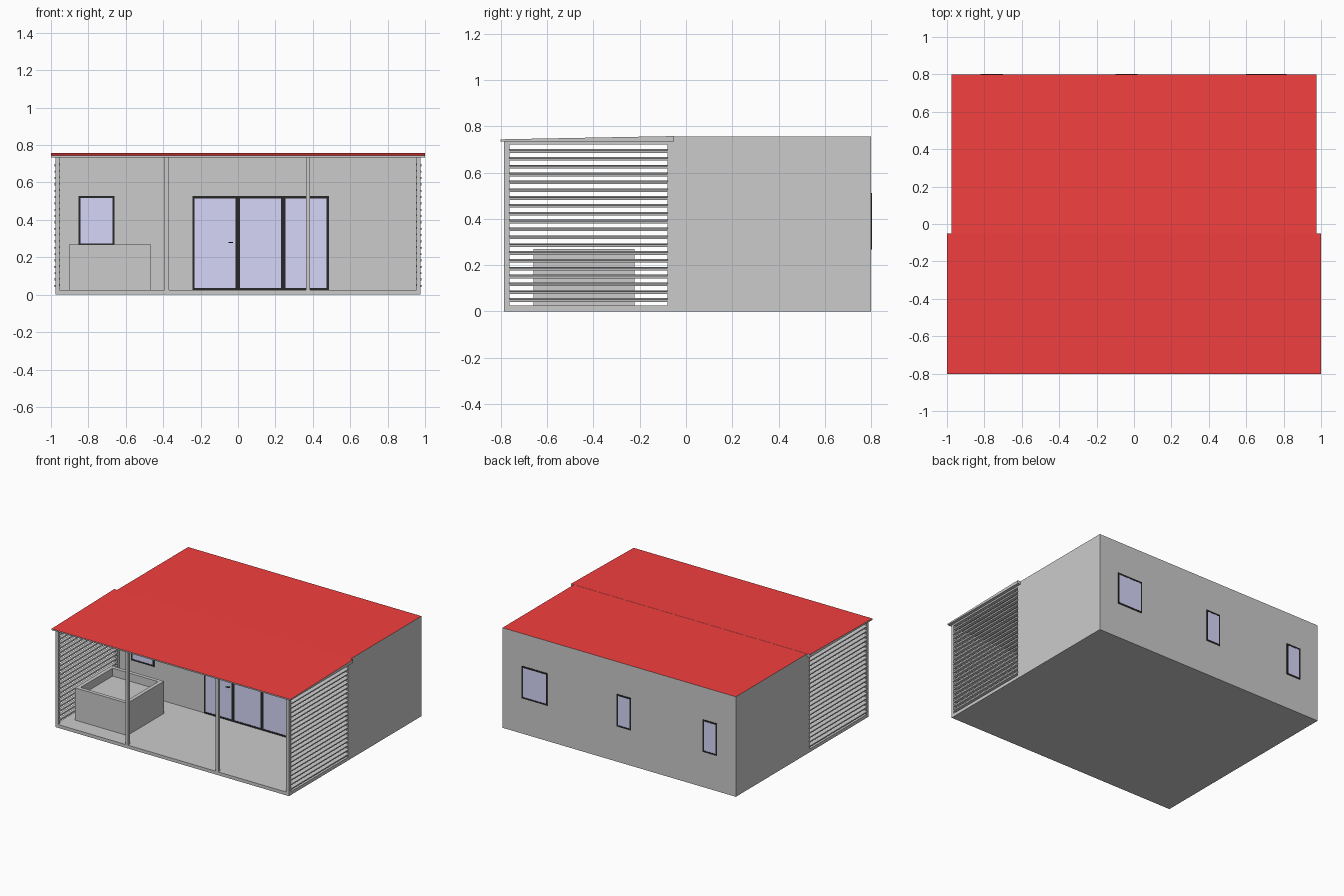
import bpy, bmesh
from mathutils import Matrix, Vector

if "Cube" in bpy.data.objects:
    bpy.data.objects.remove(bpy.data.objects["Cube"])


def material(name, rgb):
    m = bpy.data.materials.new(name)
    m.diffuse_color = (*rgb, 1)
    m.use_nodes = True
    m.node_tree.nodes["Principled BSDF"].inputs["Base Color"].default_value = m.diffuse_color
    return m


RED = material("roof_red", (0.9, 0.05, 0.05))
BLACK = material("frame_black", (0.02, 0.02, 0.02))
BLUE = material("glass_blue", (0.67, 0.67, 0.95))
GREY = material("plain_grey", (0.8, 0.8, 0.8))


def finish(name, bm, mats=()):
    bmesh.ops.recalc_face_normals(bm, faces=bm.faces)
    me = bpy.data.meshes.new(name)
    bm.to_mesh(me)
    bm.free()
    ob = bpy.data.objects.new(name, me)
    bpy.context.collection.objects.link(ob)
    for m in mats:
        me.materials.append(m)
    return ob


def add_box(bm, x0, x1, y0, y1, z0, z1, tilt=0):
    c = Vector(((x0 + x1) / 2, (y0 + y1) / 2, (z0 + z1) / 2))
    mat = (Matrix.Translation(c) @ Matrix.Rotation(tilt, 4, 'Y')
           @ Matrix.Diagonal((x1 - x0, y1 - y0, z1 - z0, 1)))
    bmesh.ops.create_cube(bm, size=1, matrix=mat)


def box(name, *dims, mats=()):
    bm = bmesh.new()
    add_box(bm, *dims)
    return finish(name, bm, mats)


def paint_top(ob):
    ob.data.materials.append(GREY)
    ob.data.materials.append(RED)
    for p in ob.data.polygons:
        if p.normal.z > 0.5:
            p.material_index = 1


W = 0.977          # half width of the house
WALL = -0.056      # front wall plane
BACK = 0.799       # rear wall plane
FLOOR = 0.025
EAVE = 0.734

# House body with red flat roof, and the terrace floor in front
paint_top(box("house_body", -W, W, WALL, BACK, 0, 0.757))
box("terrace_floor", -W, W, -0.786, WALL, 0, FLOOR)

# Terrace roof: wedge profile extruded across the width
bm = bmesh.new()
profile = [(-0.802, EAVE), (WALL + 0.004, EAVE), (WALL + 0.004, 0.758), (-0.802, 0.744)]
face = bm.faces.new([bm.verts.new((-1, y, z)) for y, z in profile])
ext = bmesh.ops.extrude_face_region(bm, geom=[face])
bmesh.ops.translate(bm, vec=(2, 0, 0),
                    verts=[v for v in ext["geom"] if isinstance(v, bmesh.types.BMVert)])
bmesh.ops.recalc_face_normals(bm, faces=bm.faces)
paint_top(finish("terrace_roof", bm))

# Front posts
for i, x in enumerate((-0.381, 0.375)):
    box(f"front_post_{i + 1}", x - 0.011, x + 0.011, -0.786, -0.764, FLOOR, EAVE)

# Louvred side screens: corner posts, top rail and tilted slats
for side, s in (("left", -1), ("right", 1)):
    xa, xb = sorted((s * W, s * 0.954))
    bm = bmesh.new()
    add_box(bm, xa, xb, -0.786, -0.764, FLOOR, EAVE)
    add_box(bm, xa, xb, -0.08, WALL, FLOOR, EAVE)
    add_box(bm, xa, xb, -0.764, -0.08, 0.722, EAVE)
    finish(f"{side}_screen_frame", bm)
    bm = bmesh.new()
    xa, xb = sorted((s * 0.982, s * 0.952))
    for k in range(20):
        z = 0.0495 + 0.0339 * k
        add_box(bm, xa, xb, -0.766, -0.078, z - 0.005, z + 0.005, s * 0.2)
    finish(f"{side}_screen_slats", bm)

# Square tub: box with inset and sunk top
bm = bmesh.new()
add_box(bm, -0.903, -0.465, -0.66, -0.222, FLOOR, 0.269)
bm.normal_update()
top = max(bm.faces, key=lambda f: f.calc_center_median().z)
bmesh.ops.inset_region(bm, faces=[top], thickness=0.04)
sunk = bmesh.ops.extrude_discrete_faces(bm, faces=[top])["faces"]
bmesh.ops.translate(bm, vec=(0, 0, -0.06), verts=sunk[0].verts)
finish("tub", bm)


def window(name, x0, x1, z0, z1, y, out, t=0.011):
    # Black rim of four bars with a slightly set back pane
    ya, yb = sorted((y - out * 0.004, y + out * 0.004))
    bm = bmesh.new()
    add_box(bm, x0, x0 + t, ya, yb, z0, z1)
    add_box(bm, x1 - t, x1, ya, yb, z0, z1)
    add_box(bm, x0 + t, x1 - t, ya, yb, z0, z0 + t)
    add_box(bm, x0 + t, x1 - t, ya, yb, z1 - t, z1)
    finish(name + "_frame", bm, [BLACK])
    ya, yb = sorted((y - out * 0.004, y + out * 0.002))
    box(name + "_glass", x0 + t, x1 - t, ya, yb, z0 + t, z1 - t, mats=[BLUE])


# Front window, three glazed door panels, door handle
window("front_window", -0.854, -0.661, 0.262, 0.527, WALL, -1)
for i in range(3):
    x = -0.244 + i * 0.2433
    window(f"door_panel_{i + 1}", x, x + 0.2433, FLOOR, 0.527, WALL, -1, 0.012)
bm = bmesh.new()
add_box(bm, -0.052, -0.027, -0.074, -0.069, 0.277, 0.283)
add_box(bm, -0.033, -0.027, -0.07, WALL, 0.277, 0.283)
finish("door_handle", bm, [BLACK])

# Rear windows
for i, (a, b) in enumerate(((-0.82, -0.7), (-0.1, 0.02), (0.6, 0.815))):
    window(f"rear_window_{i + 1}", a, b, 0.268, 0.512, BACK, 1)
